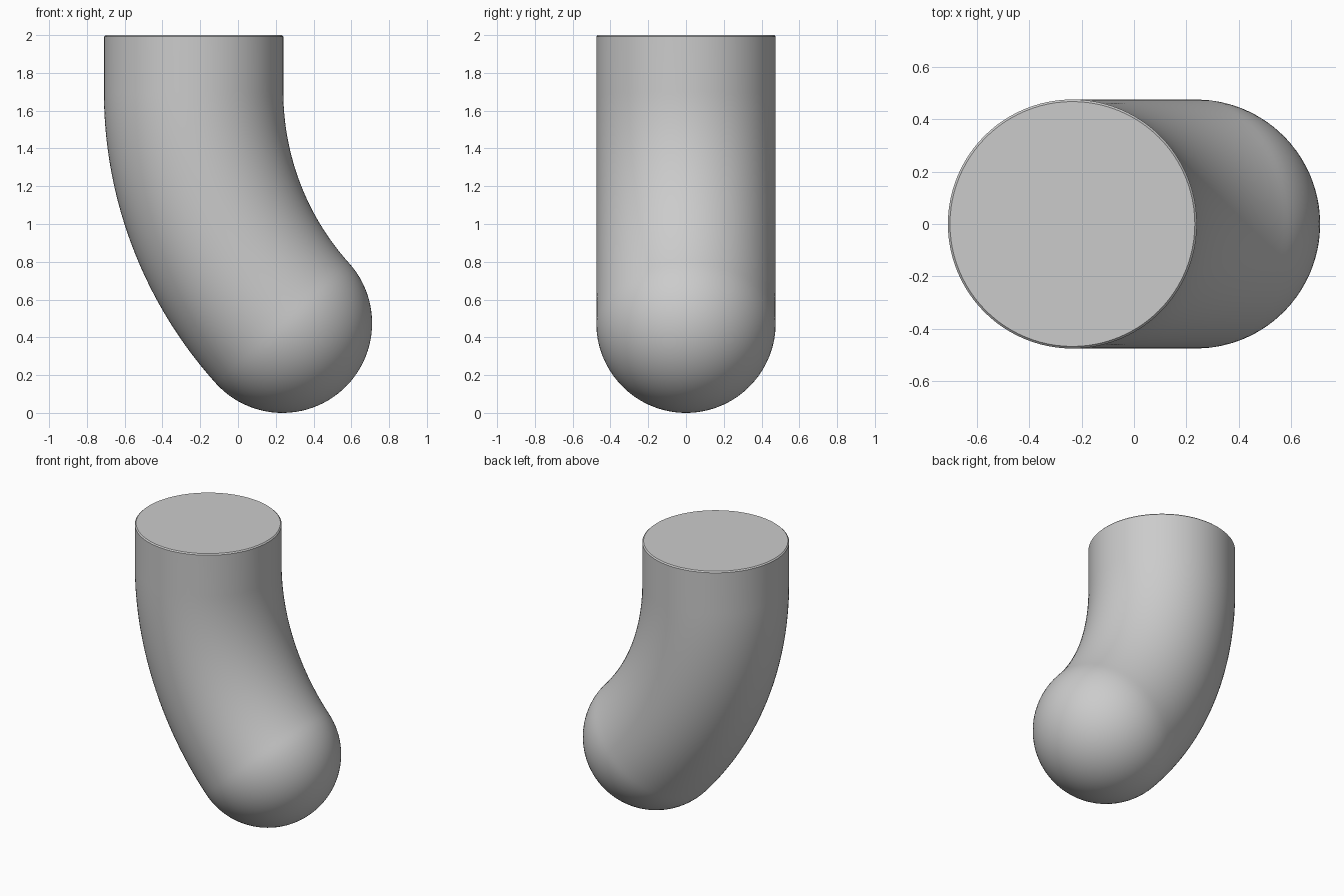
import bpy, bmesh
from math import sin, cos, pi, asin
from mathutils import Vector

cube = bpy.data.objects.get("Cube")
if cube:
    bpy.data.objects.remove(cube)

RADIUS = 0.475
SIDES = 96
TOP_X, TOP_Z = -0.235, 2.0
BEND_Z = 1.7                    # where the straight neck starts to bend
RISE, SHIFT = BEND_Z - RADIUS, 0.47
BEND_R = (RISE ** 2 + SHIFT ** 2) / (2 * SHIFT)
ANGLE = asin(RISE / BEND_R)

# Stations along the path: centre, lean angle and ring radius
stations = [
    (Vector((TOP_X, 0, TOP_Z)), 0, RADIUS - 0.008),
    (Vector((TOP_X, 0, TOP_Z - 0.008)), 0, RADIUS),
]
BEND_STEPS = 40
for i in range(BEND_STEPS + 1):
    a = ANGLE * i / BEND_STEPS
    centre = Vector((TOP_X + BEND_R * (1 - cos(a)), 0, BEND_Z - BEND_R * sin(a)))
    stations.append((centre, a, RADIUS))

# Rounded end
end = stations[-1][0]
axis = Vector((sin(ANGLE), 0, -cos(ANGLE)))
CAP_STEPS = 24
for i in range(1, CAP_STEPS):
    t = pi / 2 * i / CAP_STEPS
    stations.append((end + axis * RADIUS * sin(t), ANGLE, RADIUS * cos(t)))

# Skin the rings
bm = bmesh.new()
rings = []
for centre, a, r in stations:
    across = Vector((cos(a), 0, sin(a)))
    rings.append([
        bm.verts.new(centre + across * r * cos(2 * pi * k / SIDES)
                     + Vector((0, r * sin(2 * pi * k / SIDES), 0)))
        for k in range(SIDES)])
for upper, lower in zip(rings, rings[1:]):
    for k in range(SIDES):
        n = (k + 1) % SIDES
        bm.faces.new((upper[k], lower[k], lower[n], upper[n]))
bm.faces.new(rings[0])
tip = bm.verts.new(end + axis * RADIUS)
for k in range(SIDES):
    bm.faces.new((rings[-1][k], tip, rings[-1][(k + 1) % SIDES]))
bmesh.ops.recalc_face_normals(bm, faces=bm.faces)

mesh = bpy.data.meshes.new("bent_rod")
bm.to_mesh(mesh)
bm.free()
rod = bpy.data.objects.new("bent_rod", mesh)
bpy.context.collection.objects.link(rod)

# Plain grey material
grey = bpy.data.materials.new("light_grey")
grey.use_nodes = True
colour = (0.6, 0.6, 0.6, 1)
grey.diffuse_color = colour
grey.node_tree.nodes["Principled BSDF"].inputs["Base Color"].default_value = colour
mesh.materials.append(grey)

# Smooth sides, crisp top rim
bpy.ops.object.select_all(action='DESELECT')
rod.select_set(True)
bpy.context.view_layer.objects.active = rod
bpy.ops.object.shade_smooth_by_angle(angle=pi / 6)
